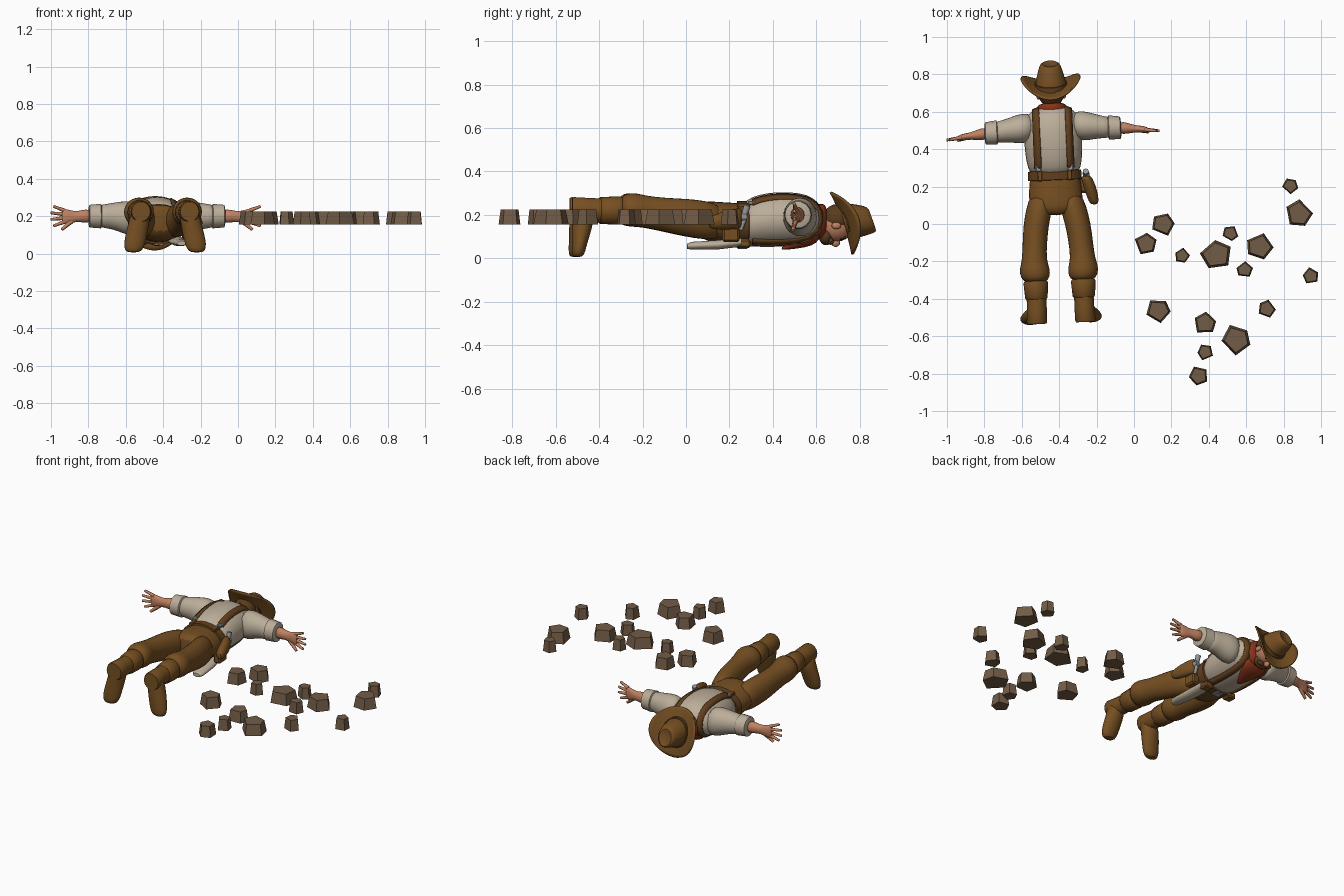
import bpy, bmesh, math, random
from mathutils import Vector, Matrix

if "Cube" in bpy.data.objects:
    bpy.data.objects.remove(bpy.data.objects["Cube"], do_unlink=True)
random.seed(4)
figure = []


def paint(name, *rgb):
    m = bpy.data.materials.new(name)
    m.use_nodes = True
    m.diffuse_color = (*rgb, 1)
    m.node_tree.nodes["Principled BSDF"].inputs["Base Color"].default_value = (*rgb, 1)
    return m


leather = paint("brown leather", .18, .078, .016)
strap_brown = paint("dark strap brown", .12, .05, .013)
hair_brown = paint("hair brown", .1, .045, .013)
linen = paint("cream linen", .5, .42, .32)
skin = paint("skin", .53, .22, .12)
red = paint("scarf red", .25, .032, .01)
steel = paint("grey steel", .3, .31, .33)
black = paint("eye black", .01, .01, .01)
stone = paint("rock brown", .17, .108, .062)


def finish(name, bm, colour, smooth=True, subdivide=False, body=True, angle=50):
    bmesh.ops.recalc_face_normals(bm, faces=bm.faces)
    for f in bm.faces:
        f.smooth = False
    mesh = bpy.data.meshes.new(name)
    bm.to_mesh(mesh)
    bm.free()
    mesh.materials.append(colour)
    ob = bpy.data.objects.new(name, mesh)
    bpy.context.collection.objects.link(ob)
    if smooth:
        mesh.shade_smooth()
        mesh.set_sharp_from_angle(angle=math.radians(angle))
    if subdivide:
        ob.modifiers.new("rounding", "SUBSURF").levels = 1
        ob.modifiers["rounding"].render_levels = 1
    if body:
        figure.append(ob)
    return ob


def loft(name, axis, rings, colour, sides=14, subdivide=True, **kw):
    """Skin elliptical rings, each (position on axis, centre a, centre b, radius a, radius b)."""
    bm = bmesh.new()
    loops = []
    for t, a, b, ra, rb in rings:
        loop = []
        for k in range(sides):
            w = math.tau * k / sides
            p = [a + ra * math.cos(w), b + rb * math.sin(w)]
            p.insert("xyz".index(axis), t)
            loop.append(bm.verts.new(p))
        loops.append(loop)
    for low, high in zip(loops, loops[1:]):
        for k in range(sides):
            n = (k + 1) % sides
            bm.faces.new((low[k], low[n], high[n], high[k]))
    bm.faces.new(loops[0])
    bm.faces.new(loops[-1])
    return finish(name, bm, colour, subdivide=subdivide, **kw)


def rod(name, a, b, r1, r2, colour, sides=8):
    a, b = Vector(a), Vector(b)
    bm = bmesh.new()
    turn = (b - a).to_track_quat("Z", "Y").to_matrix().to_4x4()
    bmesh.ops.create_cone(bm, cap_ends=True, segments=sides, radius1=r1, radius2=r2,
                          depth=(b - a).length, matrix=Matrix.Translation((a + b) / 2) @ turn)
    return finish(name, bm, colour)


def ball(name, centre, size, colour):
    bm = bmesh.new()
    bmesh.ops.create_uvsphere(bm, u_segments=16, v_segments=10, radius=1,
                              matrix=Matrix.Translation(centre) @ Matrix.Diagonal((*size, 1)))
    return finish(name, bm, colour)


def box(name, centre, size, colour):
    bm = bmesh.new()
    bmesh.ops.create_cube(bm, size=1, matrix=Matrix.Translation(centre) @ Matrix.Diagonal((*size, 1)))
    bmesh.ops.bevel(bm, geom=bm.edges[:], offset=min(size) * .2, segments=1, affect="EDGES")
    return finish(name, bm, colour, smooth=False)


# Shirt and trousers
loft("shirt", "y", [(.25, 0, .155, .12, .1), (.3, 0, .168, .148, .118), (.38, 0, .178, .158, .13),
                    (.48, 0, .18, .162, .13), (.56, 0, .18, .155, .118), (.605, 0, .18, .125, .085),
                    (.63, 0, .18, .06, .05)], linen)
loft("trouser_seat", "y", [(.295, 0, .155, .132, .1), (.24, 0, .157, .138, .1), (.16, 0, .162, .15, .1),
                           (.09, 0, .172, .145, .095), (.045, 0, .18, .1, .07)], leather)

for s, side in ((-1, "right"), (1, "left")):
    # Legs and boots
    loft(side + "_trouser_leg", "y",
         [(.17, s * .075, .165, .06, .08), (.09, s * .09, .175, .073, .092), (0, s * .112, .187, .07, .09),
          (-.1, s * .123, .2, .067, .08), (-.19, s * .13, .215, .067, .075), (-.23, s * .13, .222, .083, .08),
          (-.28, s * .128, .225, .083, .078), (-.31, s * .125, .22, .055, .06)], leather)
    loft(side + "_boot_cuff", "y",
         [(-.3, s * .127, .22, .06, .062), (-.31, s * .127, .22, .066, .067),
          (-.39, s * .127, .22, .06, .063), (-.4, s * .127, .22, .05, .055)], leather, subdivide=False)
    loft(side + "_boot_shaft", "y",
         [(-.37, s * .127, .22, .052, .056), (-.45, s * .127, .222, .053, .057),
          (-.52, s * .13, .225, .055, .058), (-.53, s * .13, .225, .05, .053)], leather, subdivide=False)
    loft(side + "_boot_foot", "z",
         [(.26, s * .128, -.49, .04, .035), (.2, s * .132, -.48, .056, .053), (.14, s * .145, -.485, .058, .048),
          (.08, s * .158, -.496, .06, .038), (.03, s * .167, -.503, .056, .032),
          (.004, s * .17, -.506, .036, .024)], leather)
    # Sleeves, hands and fingers
    loft(side + "_sleeve", "x",
         [(s * .1, .525, .185, .07, .09), (s * .16, .518, .19, .085, .095), (s * .22, .514, .2, .07, .076),
          (s * .27, .507, .2, .06, .066), (s * .32, .503, .2, .058, .062)], linen)
    loft(side + "_sleeve_cuff", "x",
         [(s * .295, .503, .2, .055, .058), (s * .3, .503, .2, .065, .067),
          (s * .36, .5, .2, .06, .062), (s * .365, .5, .2, .045, .048)], linen, subdivide=False)
    loft(side + "_forearm_and_palm", "x",
         [(s * .35, .5, .2, .038, .042), (s * .4, .495, .2, .03, .034), (s * .435, .491, .198, .02, .027),
          (s * .47, .487, .195, .019, .04), (s * .5, .483, .198, .016, .044), (s * .51, .482, .198, .01, .036)],
         skin)
    for i in range(4):
        spread = i - 1.5
        rod(f"{side}_finger_{i}", (s * .495, .483, .2 + spread * .02),
            (s * (.572 - .008 * spread ** 2), .474, .2 + spread * .035), .011, .007, skin)
    rod(side + "_thumb", (s * .455, .485, .175), (s * .51, .47, .128), .014, .008, skin)

# Braces laid over the shirt by casting rays around the body
bpy.context.view_layer.update()
graph = bpy.context.evaluated_depsgraph_get()
for s, side in ((-1, "right"), (1, "left")):
    bm = bmesh.new()
    rows = []
    for k in range(25):
        w = math.radians(95 - 190 * k / 24)
        out = Vector((0, math.cos(w), math.sin(w)))
        row = []
        for x in (.07, .105):
            start = Vector((s * x, .31, .17)) + out
            hit, spot, *_ = bpy.context.scene.ray_cast(graph, start, -out)
            if hit:
                row.append(bm.verts.new(spot + out * .005))
        if len(row) == 2:
            rows.append(row)
    for p, q in zip(rows, rows[1:]):
        bm.faces.new((p[0], p[1], q[1], q[0]))
    brace = finish(side + "_brace", bm, strap_brown)
    thick = brace.modifiers.new("thickness", "SOLIDIFY")
    thick.thickness, thick.offset = .012, 0
    box(side + "_brace_clip", (s * .086, .3, .255), (.03, .035, .02), steel)
    box(side + "_belt_pouch", (s * .09, .262, .068), (.06, .06, .04), leather)
    box(side + "_belt_loop", (s * .08, .262, .245), (.025, .06, .02), leather)

# Belt, holster, pistol and hanging cloth
loft("belt", "y", [(.235, 0, .157, .135, .1), (.237, 0, .157, .144, .108), (.285, 0, .157, .142, .108),
                   (.287, 0, .157, .13, .1)], strap_brown, sides=24, subdivide=False)
box("buckle", (0, .261, .05), (.05, .045, .012), steel)
loft("holster", "y", [(.25, .165, .185, .022, .042), (.24, .17, .185, .032, .05), (.17, .19, .175, .035, .045),
                      (.11, .203, .165, .028, .032), (.095, .205, .165, .016, .02)], leather)
rod("pistol_frame", (.172, .225, .19), (.166, .272, .19), .018, .018, steel)
rod("pistol_grip", (.166, .262, .2), (.166, .275, .242), .014, .016, steel)
rod("pistol_hammer", (.166, .262, .18), (.166, .245, .13), .012, .009, steel)
loft("hanging_cloth", "y", [(0, .11, .055, .025, .012), (.02, .11, .058, .036, .018), (.14, .1, .062, .042, .022),
                            (.25, .085, .075, .045, .022)], linen, subdivide=False)
box("hip_pouch", (.148, .2, .11), (.05, .08, .07), leather)

# Neck, scarf and head
loft("neck", "y", [(.58, 0, .175, .05, .05), (.68, 0, .165, .048, .052)], skin)
loft("scarf_wrap", "y", [(.575, 0, .165, .08, .07), (.6, 0, .165, .092, .085), (.63, 0, .17, .085, .085),
                         (.65, 0, .175, .06, .07)], red)
loft("scarf_front", "y", [(.62, 0, .12, .08, .035), (.58, 0, .095, .088, .04), (.52, 0, .07, .06, .025),
                          (.455, 0, .048, .02, .01), (.44, 0, .046, .006, .005)], red)
ball("head", (0, .695, .155), (.064, .078, .078), skin)
ball("hair", (0, .7, .182), (.071, .072, .068), hair_brown)
ball("beard", (0, .645, .105), (.05, .034, .045), hair_brown)
ball("nose", (0, .69, .072), (.015, .02, .02), skin)
for s, side in ((-1, "right"), (1, "left")):
    ball(side + "_moustache", (s * .024, .667, .078), (.03, .012, .016), hair_brown)
    ball(side + "_ear", (s * .068, .69, .15), (.012, .022, .016), skin)
    ball(side + "_eye", (s * .025, .715, .089), (.009, .009, .006), black)
    ball(side + "_eyebrow", (s * .026, .731, .094), (.018, .006, .008), hair_brown)

# Hat with curled brim, tipped forward
tilt = Matrix.Translation((0, .728, .165)) @ Matrix.Rotation(-1.234, 4, "X")
bm = bmesh.new()
bmesh.ops.create_grid(bm, x_segments=16, y_segments=16, size=1)
for v in bm.verts:
    x, y = v.co.xy
    u, w = x * math.sqrt(1 - y * y / 2), y * math.sqrt(1 - x * x / 2)
    v.co = (u * .158, w * .152, .062 * u * u - .012 * w * w)
brim = finish("hat_brim", bm, leather)
rim = brim.modifiers.new("thickness", "SOLIDIFY")
rim.thickness, rim.offset = .01, 0
crown = loft("hat_crown", "z", [(-.01, 0, 0, .088, .094), (.02, 0, 0, .086, .09), (.07, 0, .012, .074, .08),
                                (.115, 0, .026, .06, .068), (.132, 0, .032, .045, .055),
                                (.118, 0, .032, .02, .035)], leather)
band = loft("hat_band", "z", [(.008, 0, .001, .089, .093), (.03, 0, .003, .087, .091)], strap_brown,
            sides=24, subdivide=False)
for ob in (brim, crown, band):
    ob.matrix_basis = tilt

# Turn and place the whole figure
place = Matrix.Translation((-.412, 0, 0)) @ Matrix.Rotation(.044, 4, "Z")
for ob in figure:
    ob.matrix_basis = place @ ob.matrix_basis

# Scattered five-sided rocks: x, y, radius, heading in degrees
rocks = [(.155, 0, .066, 70), (.065, -.105, .062, 20), (.257, -.17, .042, 5), (.44, -.165, .085, 95),
         (.515, -.05, .045, 60), (.67, -.12, .077, 0), (.59, -.245, .046, 15), (.835, .205, .043, 50),
         (.885, .055, .075, 10), (.945, -.28, .047, 30), (.71, -.455, .052, 0), (.13, -.465, .067, 60),
         (.38, -.53, .063, 90), (.545, -.62, .083, 45), (.38, -.685, .044, 40), (.345, -.81, .053, 40)]
for i, (x, y, r, heading) in enumerate(rocks):
    bm = bmesh.new()
    lower, upper = [], []
    for k in range(5):
        w = math.radians(heading + 72 * k + random.uniform(-9, 9))
        d = Vector((math.cos(w), math.sin(w), 0)) * r * random.uniform(.92, 1.06)
        lower.append(bm.verts.new(Vector((x, y, .155)) + d))
        upper.append(bm.verts.new(Vector((x, y, .225)) + d * .82))
    bm.faces.new(lower)
    bm.faces.new(upper)
    for k in range(5):
        n = (k + 1) % 5
        bm.faces.new((lower[k], lower[n], upper[n], upper[k]))
    finish(f"rock_{i}", bm, stone, smooth=False, body=False)
